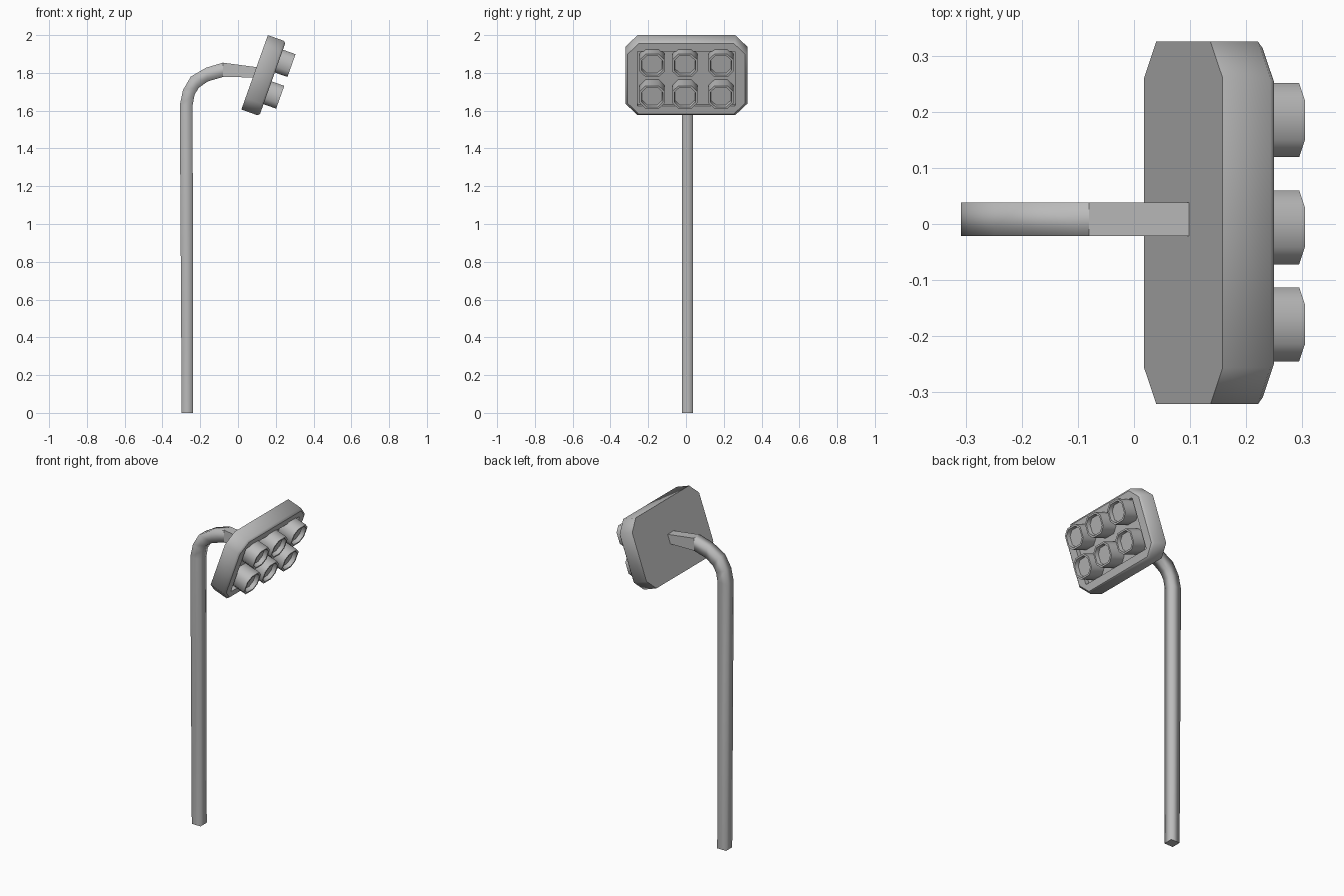
import bpy
import math

cube = bpy.data.objects.get("Cube")
if cube:
    bpy.data.objects.remove(cube, do_unlink=True)

grey = bpy.data.materials.new("painted grey")
grey.use_nodes = True
colour = (0.5, 0.5, 0.5, 1)
grey.diffuse_color = colour
grey.node_tree.nodes["Principled BSDF"].inputs["Base Color"].default_value = colour

TILT = math.radians(19.6)
CENTRE = (0.088, 0.002, 1.803)


def octagon(x, width, height, cut):
    """Ring of eight points facing along x."""
    w, h = width / 2, height / 2
    flat = [(w, h - cut), (w - cut, h), (cut - w, h), (-w, h - cut),
            (-w, cut - h), (cut - w, -h), (w - cut, -h), (w, cut - h)]
    return [(x, y, z) for y, z in flat]


def loft(name, rings, smooth_bands):
    """Skin closed rings in order, cap both ends, smooth the chosen bands."""
    n = len(rings[0])
    verts = [p for ring in rings for p in ring]
    faces, smooth = [tuple(range(n))[::-1]], [False]
    for band in range(len(rings) - 1):
        for i in range(n):
            a, b = band * n + i, band * n + (i + 1) % n
            faces.append((a, b, b + n, a + n))
            smooth.append(band in smooth_bands)
    faces.append(tuple(range(len(verts) - n, len(verts))))
    smooth.append(False)
    mesh = bpy.data.meshes.new(name)
    mesh.from_pydata(verts, [], faces)
    mesh.polygons.foreach_set("use_smooth", smooth)
    mesh.materials.append(grey)
    obj = bpy.data.objects.new(name, mesh)
    bpy.context.collection.objects.link(obj)
    return obj


# Square post with its bend and the flat arm: outer and inner edge pairs (x, z)
edges = [((-0.298, 0), (-0.238, 0)),
         ((-0.308, 1.63), (-0.240, 1.63)),
         ((-0.291, 1.71), (-0.230, 1.685)),
         ((-0.250, 1.78), (-0.207, 1.722)),
         ((-0.170, 1.827), (-0.160, 1.755)),
         ((-0.080, 1.854), (-0.080, 1.778)),
         ((0.100, 1.830), (0.100, 1.776))]
Y0, Y1 = -0.021, 0.038
rings = [[(o[0], Y0, o[1]), (i[0], Y0, i[1]), (i[0], Y1, i[1]), (o[0], Y1, o[1])]
         for o, i in edges]
loft("post_and_arm", rings, range(5))

# Tilted lamp panel with clipped corners, eased front edge and shallow recess
panel = loft("lamp_panel", [
    octagon(0, 0.646, 0.418, 0.065),
    octagon(0.09, 0.646, 0.418, 0.065),
    octagon(0.101, 0.622, 0.396, 0.06),
    octagon(0.101, 0.52, 0.308, 0.004),
    octagon(0.075, 0.52, 0.308, 0.004)], (0, 1))
panel.location = CENTRE
panel.rotation_euler.y = TILT

# Six hooded lamps, each with a sunken lens
for row, v in (("upper", 0.099), ("lower", -0.079)):
    for place, y in (("right", -0.181), ("middle", -0.008), ("left", 0.183)):
        lamp = loft(f"{row}_{place}_lamp", [
            octagon(0.07, 0.132, 0.128, 0.031),
            octagon(0.172, 0.132, 0.128, 0.031),
            octagon(0.172, 0.112, 0.108, 0.027),
            octagon(0.147, 0.106, 0.102, 0.026)], (0, 2))
        lamp.rotation_euler.y = TILT
        lamp.location = (CENTRE[0] + v * math.sin(TILT), CENTRE[1] + y,
                         CENTRE[2] + v * math.cos(TILT))
